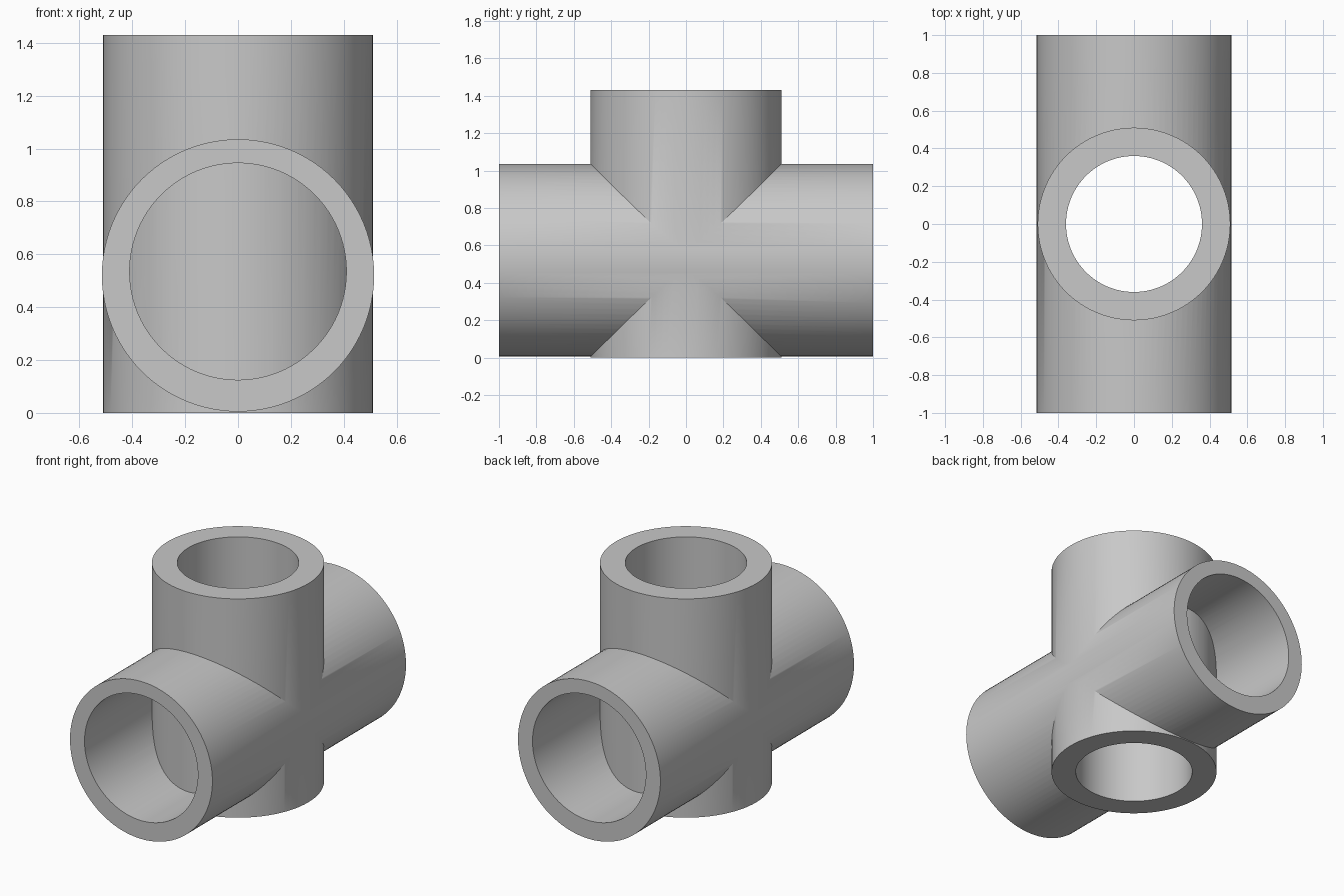
import bpy, math

default = bpy.data.objects.get("Cube")
if default:
    bpy.data.objects.remove(default, do_unlink=True)

# Sizes
HEIGHT, HALF_LENGTH = 1.43, 1.0
UPRIGHT_R, UPRIGHT_BORE = 0.51, 0.36
CROSS_R, CROSS_Z = 0.515, 0.52
CROSS_BORE, BORE_Z = 0.41, 0.535
SIDES = 96

grey = bpy.data.materials.new("plain grey")
grey.use_nodes = True
colour = (0.58, 0.58, 0.58, 1)
grey.diffuse_color = colour
grey.node_tree.nodes["Principled BSDF"].inputs["Base Color"].default_value = colour


def cylinder(name, radius, length, z, lying=False):
    turn = (math.pi / 2, 0, 0) if lying else (0, 0, 0)
    bpy.ops.mesh.primitive_cylinder_add(vertices=SIDES, radius=radius, depth=length,
                                        location=(0, 0, z), rotation=turn)
    obj = bpy.context.object
    obj.name = name
    obj.data.materials.append(grey)
    return obj


def combine(target, tool, operation):
    bpy.ops.object.select_all(action='DESELECT')
    target.select_set(True)
    bpy.context.view_layer.objects.active = target
    mod = target.modifiers.new(operation.title(), 'BOOLEAN')
    mod.operation = operation
    mod.solver = 'EXACT'
    mod.object = tool
    bpy.ops.object.modifier_apply(modifier=mod.name)
    bpy.data.objects.remove(tool, do_unlink=True)


# Sleeve running front to back, bored out
fitting = cylinder("cross_pipe_fitting", CROSS_R, 2 * HALF_LENGTH, CROSS_Z, lying=True)
combine(fitting, cylinder("sleeve_bore", CROSS_BORE, 3 * HALF_LENGTH, BORE_Z, lying=True),
        'DIFFERENCE')

# Upright pipe stays whole and closes the sleeve in the middle
combine(fitting, cylinder("upright_pipe", UPRIGHT_R, HEIGHT, HEIGHT / 2), 'UNION')

# Bore straight through the upright
combine(fitting, cylinder("upright_bore", UPRIGHT_BORE, 2 * HEIGHT, HEIGHT / 2), 'DIFFERENCE')

bpy.ops.object.transform_apply(location=True, rotation=True, scale=True)
bpy.ops.object.shade_smooth_by_angle(angle=math.radians(30))
